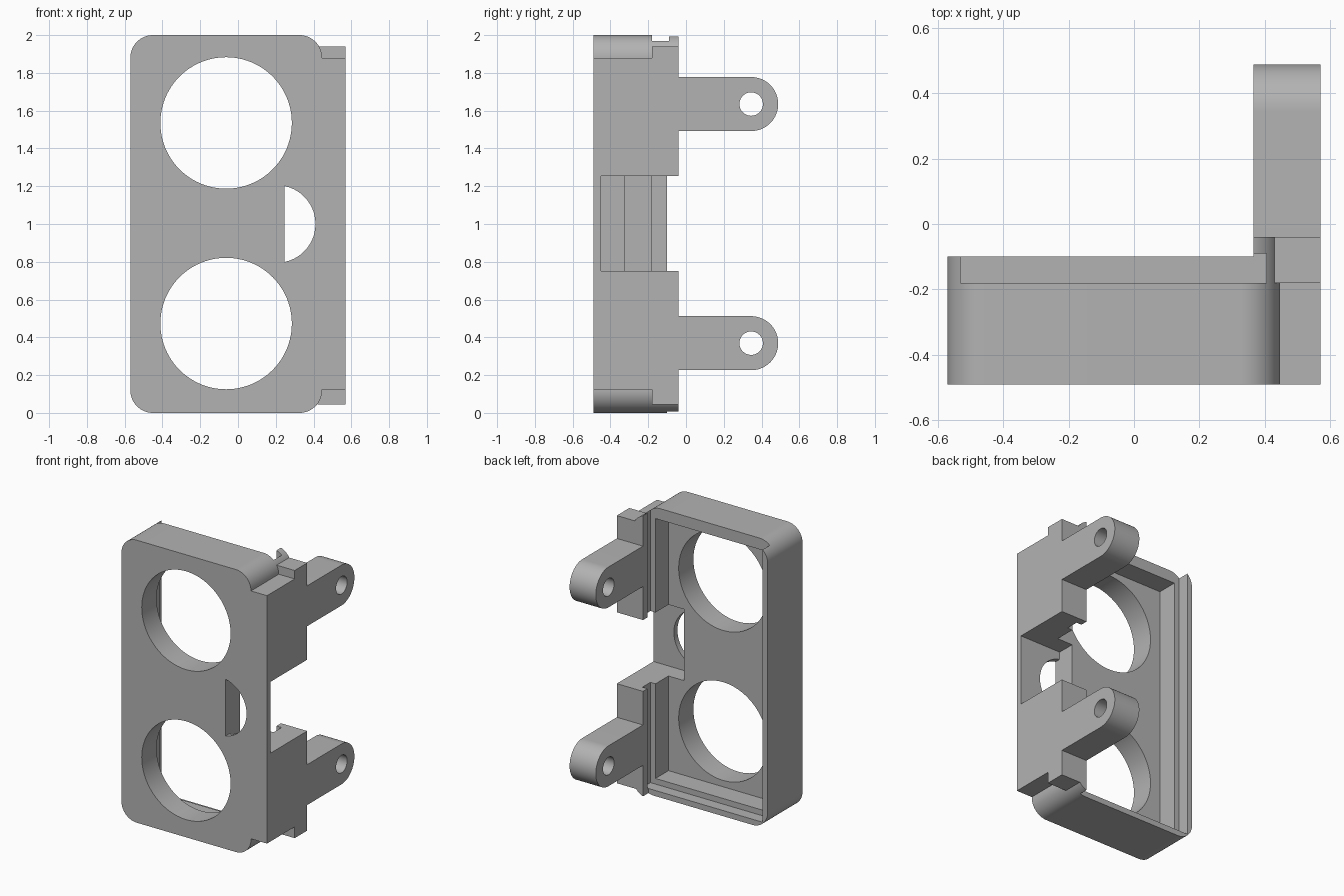
import bpy, bmesh
from math import sin, cos, pi, acos

if "Cube" in bpy.data.objects:
    bpy.data.objects.remove(bpy.data.objects["Cube"], do_unlink=True)

grey = bpy.data.materials.new("light_grey")
grey.use_nodes = True
colour = (0.45, 0.45, 0.45, 1)
grey.diffuse_color = colour
grey.node_tree.nodes["Principled BSDF"].inputs["Base Color"].default_value = colour


def arc(cu, cv, r, start, end, n=24):
    return [(cu + r * cos(start + (end - start) * i / n),
             cv + r * sin(start + (end - start) * i / n)) for i in range(n + 1)]


def circle(cu, cv, r):
    return arc(cu, cv, r, 0, 2 * pi, 96)[:-1]


def prism(name, profile, axis, lo, hi):
    """Extrude a 2D profile along X (profile y,z) or Y (profile x,z)."""
    bm = bmesh.new()
    place = (lambda u, v: (lo, u, v)) if axis == "X" else (lambda u, v: (u, lo, v))
    face = bm.faces.new([bm.verts.new(place(u, v)) for u, v in profile])
    out = bmesh.ops.extrude_face_region(bm, geom=[face])
    moved = [g for g in out["geom"] if isinstance(g, bmesh.types.BMVert)]
    step = (hi - lo, 0, 0) if axis == "X" else (0, hi - lo, 0)
    bmesh.ops.translate(bm, verts=moved, vec=step)
    bmesh.ops.recalc_face_normals(bm, faces=bm.faces)
    mesh = bpy.data.meshes.new(name)
    bm.to_mesh(mesh)
    bm.free()
    mesh.materials.append(grey)
    ob = bpy.data.objects.new(name, mesh)
    bpy.context.collection.objects.link(ob)
    return ob


def box(name, x, y, z):
    return prism(name, [(x[0], z[0]), (x[1], z[0]), (x[1], z[1]), (x[0], z[1])], "Y", *y)


def combine(target, other, operation):
    mod = target.modifiers.new(operation, "BOOLEAN")
    mod.object, mod.operation, mod.solver = other, operation, "EXACT"
    bpy.context.view_layer.objects.active = target
    bpy.ops.object.modifier_apply(modifier=mod.name)
    bpy.data.objects.remove(other, do_unlink=True)


def smooth(ob):
    bpy.ops.object.select_all(action="DESELECT")
    ob.select_set(True)
    bpy.context.view_layer.objects.active = ob
    bpy.ops.object.shade_smooth_by_angle(angle=pi / 6)


# Rounded housing outline
LEFT, RIGHT, FRONT, BACK, R = -0.57, 0.445, -0.49, -0.04, 0.12
outline = []
for i, (u, v) in enumerate([(RIGHT - R, 2 - R), (LEFT + R, 2 - R), (LEFT + R, R), (RIGHT - R, R)]):
    outline += arc(u, v, R, i * pi / 2, (i + 1) * pi / 2)
housing = prism("housing", outline, "Y", FRONT, BACK)

# Side mounting block with a taller rear step
combine(housing, box("side_block", (0.40, 0.57), (FRONT, -0.1), (0.125, 1.88)), "UNION")
combine(housing, box("rear_step", (0.42, 0.57), (-0.18, BACK), (0.045, 1.94)), "UNION")

# Lower rear rim, lid slot open at the top, inner cavity, side notch
for x, y, z in [((-1, 0.365), (-0.10, 0.2), (-1, 3)),
                ((-0.53, 0.405), (-0.18, -0.09), (0.04, 3)),
                ((-0.49, 0.365), (-0.325, -0.05), (0.08, 1.92)),
                ((0.245, 1), (-0.45, 0.2), (0.75, 1.255))]:
    combine(housing, box("cutter", x, y, z), "DIFFERENCE")

# Two round openings and a half-round one
for z in (0.473, 1.535):
    combine(housing, prism("cutter", circle(-0.063, z, 0.348), "Y", -1, 0.2), "DIFFERENCE")
a = acos(0.04 / 0.205)
combine(housing, prism("cutter", arc(0.205, 1, 0.205, -a, a, 48), "Y", -1, 0.2), "DIFFERENCE")
smooth(housing)

# Hinge arms with rounded ends and pin holes
for name, z in (("lower_hinge_arm", 0.369), ("upper_hinge_arm", 1.635)):
    r = 0.143
    profile = [(BACK, z - r)] + arc(0.345, z, r, -pi / 2, pi / 2, 48) + [(BACK, z + r)]
    arm = prism(name, profile, "X", 0.365, 0.57)
    combine(arm, prism("cutter", circle(0.345, z, 0.062), "X", 0.2, 0.8), "DIFFERENCE")
    smooth(arm)
